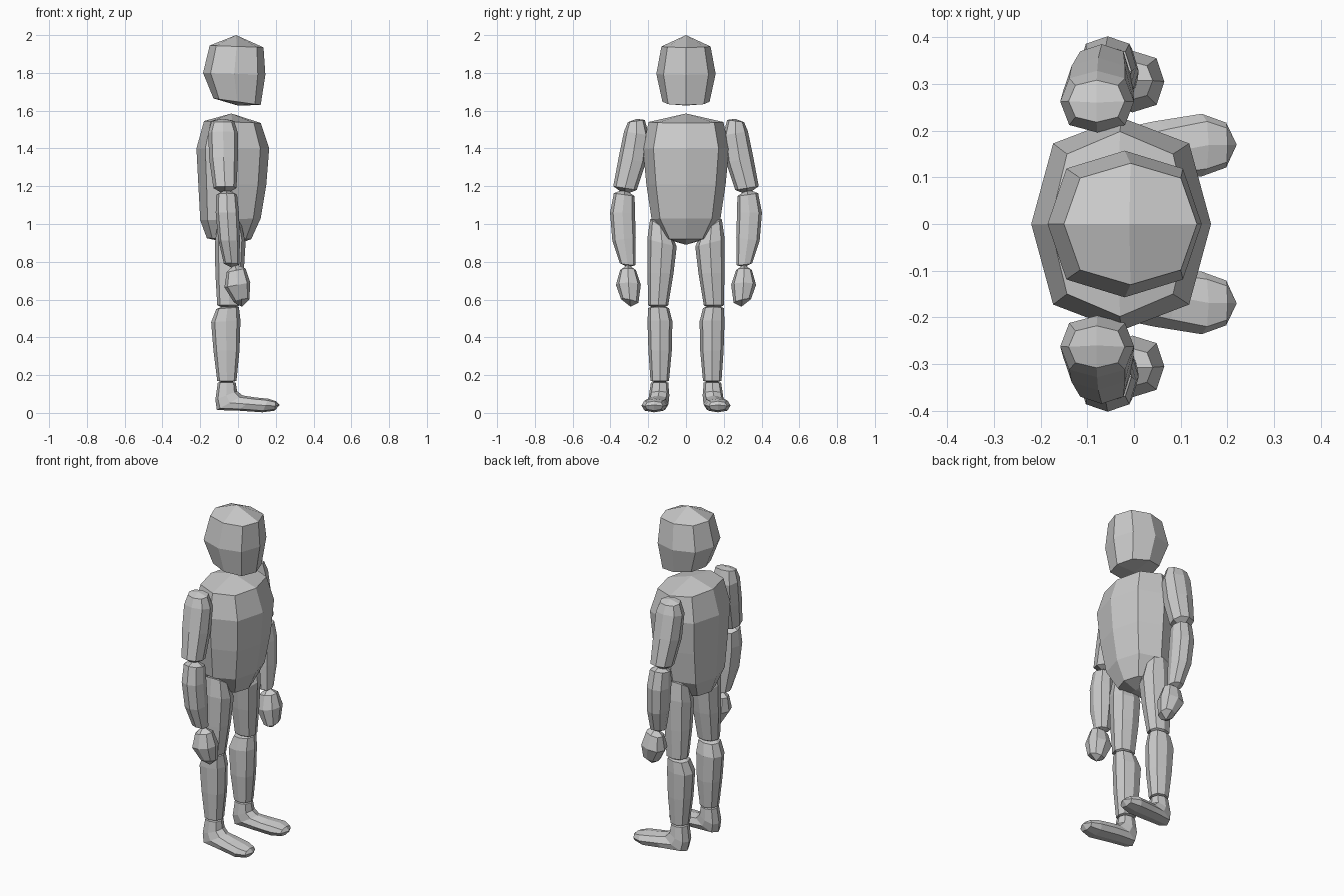
import bpy, bmesh, math


def loft(name, start, rings, end, mirror=False):
    """Eight-sided loft with quad caps.
    ring = back x, back z, front x, front z, centre y, half width y, z rise at +y
    start / end = cap centre points."""
    bm = bmesh.new()
    loops = []
    for bx, bz, fx, fz, cy, hy, rise in rings:
        loop = []
        for k in range(8):
            f = 1.0 if k % 2 == 0 else 1.07
            c = math.cos(k * math.pi / 4) * f
            s = math.sin(k * math.pi / 4) * f
            loop.append(bm.verts.new(((bx + fx) / 2 + c * (fx - bx) / 2,
                                      cy + s * hy,
                                      (bz + fz) / 2 + c * (fz - bz) / 2 + s * rise)))
        loops.append(loop)
    for a, b in zip(loops, loops[1:]):
        for k in range(8):
            n = (k + 1) % 8
            bm.faces.new((a[k], a[n], b[n], b[k]))
    for loop, tip in ((loops[0], start), (loops[-1], end)):
        centre = bm.verts.new(tip)
        for k in range(0, 8, 2):
            bm.faces.new((centre, loop[k], loop[k + 1], loop[(k + 2) % 8]))
    bmesh.ops.recalc_face_normals(bm, faces=bm.faces)
    mesh = bpy.data.meshes.new(name)
    bm.to_mesh(mesh)
    bm.free()
    ob = bpy.data.objects.new(name, mesh)
    bpy.context.collection.objects.link(ob)
    if mirror:
        mod = ob.modifiers.new("Mirror", 'MIRROR')
        mod.use_axis = (False, True, False)
        mod.use_mirror_merge = False
    return ob


# Head
loft("head", (-0.01, 0, 2.0), [
    (-0.15, 1.945, 0.135, 1.935, 0, 0.130, 0),
    (-0.185, 1.80, 0.145, 1.79, 0, 0.157, 0),
    (-0.13, 1.665, 0.12, 1.63, 0, 0.125, 0),
], (0.0, 0, 1.627))

# Torso
loft("torso", (-0.035, 0, 1.585), [
    (-0.18, 1.545, 0.12, 1.535, 0, 0.198, 0),
    (-0.22, 1.40, 0.165, 1.40, 0, 0.228, 0),
    (-0.21, 1.21, 0.15, 1.21, 0, 0.21, 0),
    (-0.20, 1.02, 0.12, 1.03, 0, 0.182, 0),
    (-0.165, 0.925, 0.07, 0.92, 0, 0.115, 0),
], (-0.01, 0, 0.89))

# Upper arms
loft("upper_arms", (-0.08, 0.26, 1.557), [
    (-0.14, 1.545, -0.02, 1.545, 0.263, 0.045, -0.006),
    (-0.158, 1.48, 0.0, 1.48, 0.262, 0.066, 0.01),
    (-0.152, 1.34, -0.001, 1.34, 0.284, 0.072, 0.015),
    (-0.13, 1.19, -0.008, 1.19, 0.323, 0.062, 0.01),
], (-0.07, 0.322, 1.155), True)

# Forearms
loft("forearms", (-0.06, 0.325, 1.185), [
    (-0.115, 1.155, -0.005, 1.155, 0.327, 0.055, 0.008),
    (-0.118, 1.06, 0.005, 1.06, 0.336, 0.066, 0),
    (-0.105, 0.92, 0.01, 0.92, 0.328, 0.062, -0.008),
    (-0.075, 0.79, 0.008, 0.785, 0.309, 0.041, 0.005),
], (-0.035, 0.307, 0.77), True)

# Hands
loft("hands", (-0.015, 0.307, 0.788), [
    (-0.06, 0.745, 0.04, 0.765, 0.307, 0.042, 0),
    (-0.072, 0.665, 0.065, 0.69, 0.305, 0.066, 0),
    (-0.022, 0.585, 0.06, 0.60, 0.298, 0.046, 0.01),
], (0.02, 0.294, 0.562), True)

# Thighs
loft("thighs", (-0.05, 0.15, 1.03), [
    (-0.11, 0.99, 0.02, 0.99, 0.135, 0.055, 0.035),
    (-0.122, 0.90, 0.04, 0.90, 0.127, 0.078, 0.02),
    (-0.12, 0.74, 0.03, 0.74, 0.135, 0.069, 0),
    (-0.11, 0.57, 0.012, 0.57, 0.147, 0.053, 0),
], (-0.05, 0.147, 0.54), True)

# Shins
loft("shins", (-0.055, 0.145, 0.575), [
    (-0.115, 0.55, 0.005, 0.56, 0.145, 0.055, 0),
    (-0.142, 0.48, 0.013, 0.49, 0.138, 0.066, 0),
    (-0.13, 0.33, 0.008, 0.33, 0.137, 0.062, 0),
    (-0.11, 0.17, -0.008, 0.17, 0.139, 0.049, 0),
], (-0.06, 0.14, 0.155), True)

# Feet, bending from ankle to toe
loft("feet", (-0.06, 0.14, 0.17), [
    (-0.107, 0.16, -0.012, 0.16, 0.14, 0.046, 0),
    (-0.12, 0.07, -0.005, 0.115, 0.142, 0.054, 0),
    (-0.112, 0.015, 0.025, 0.092, 0.147, 0.055, 0),
    (0.00, 0.012, 0.09, 0.082, 0.156, 0.064, 0),
    (0.13, 0.003, 0.16, 0.075, 0.169, 0.067, 0),
    (0.195, 0.012, 0.20, 0.062, 0.169, 0.048, 0),
], (0.22, 0.17, 0.042), True)
